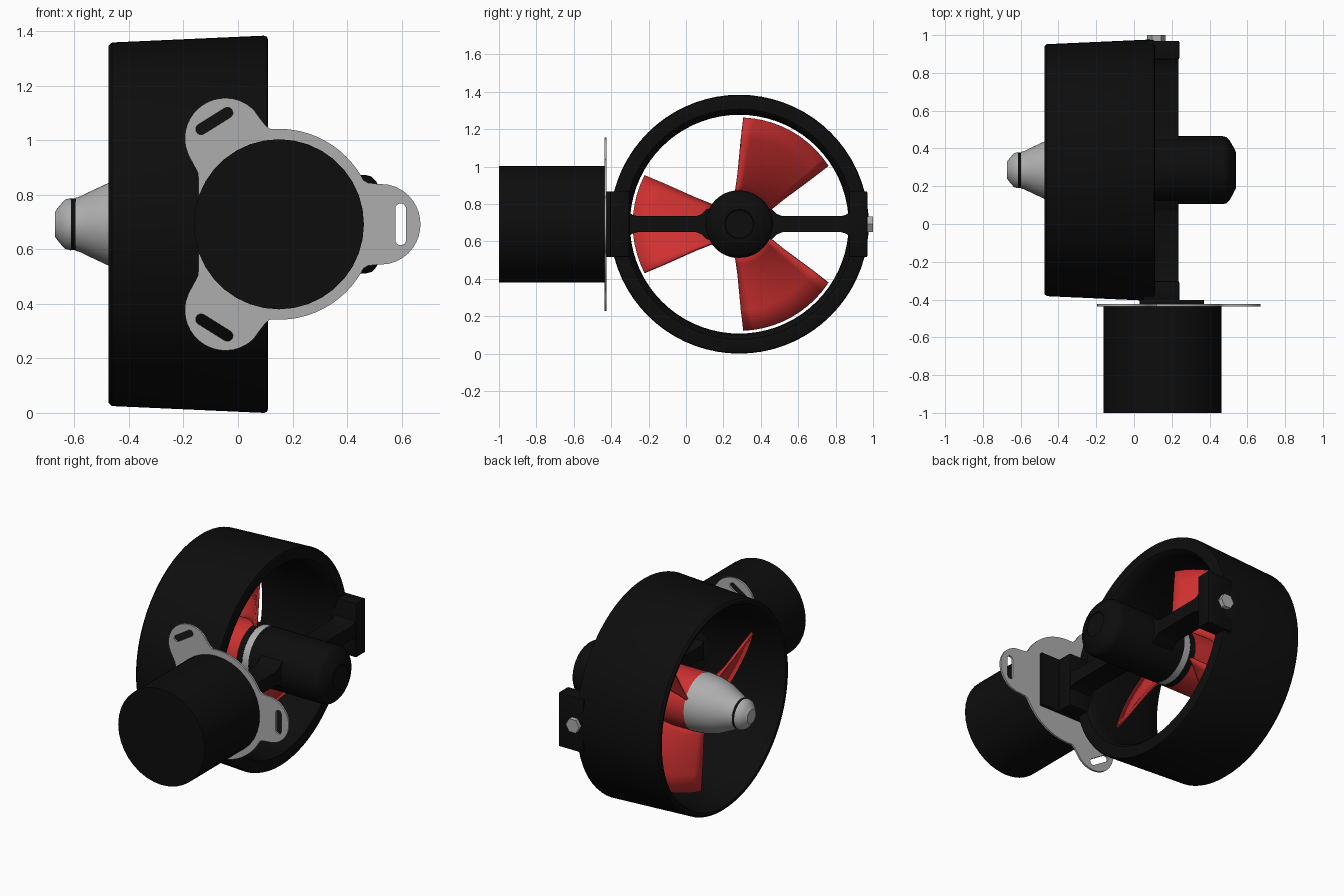
import bpy, bmesh, math
from mathutils import Matrix, Vector

if "Cube" in bpy.data.objects:
    bpy.data.objects.remove(bpy.data.objects["Cube"])

CY, CZ = 0.285, 0.692          # thruster axis (runs along x)
MX = 0.15                      # motor axis (runs along y)


def mat(name, col):
    m = bpy.data.materials.new(name)
    m.diffuse_color = (*col, 1)
    m.use_nodes = True
    m.node_tree.nodes["Principled BSDF"].inputs["Base Color"].default_value = m.diffuse_color
    return m


BLACK = mat("matte black", (0.004, 0.004, 0.004))
SILVER = mat("silver grey", (0.42, 0.42, 0.42))
RED = mat("propeller red", (0.62, 0.03, 0.03))


def finish(bm, name, material, angle=35):
    bmesh.ops.recalc_face_normals(bm, faces=bm.faces)
    me = bpy.data.meshes.new(name)
    bm.to_mesh(me)
    bm.free()
    ob = bpy.data.objects.new(name, me)
    bpy.context.collection.objects.link(ob)
    me.materials.append(material)
    bpy.ops.object.select_all(action='DESELECT')
    bpy.context.view_layer.objects.active = ob
    ob.select_set(True)
    bpy.ops.object.shade_smooth_by_angle(angle=math.radians(angle))
    return ob


def lathe(name, profile, material, closed=False, seg=48):
    """Spin (x, radius) points around the thruster axis."""
    bm = bmesh.new()
    rings = []
    for x, r in profile:
        if r == 0:
            rings.append([bm.verts.new((x, CY, CZ))] * seg)
        else:
            rings.append([bm.verts.new((x, CY + r * math.cos(2 * math.pi * i / seg),
                                        CZ + r * math.sin(2 * math.pi * i / seg)))
                          for i in range(seg)])
    pairs = list(zip(rings, rings[1:])) + ([(rings[-1], rings[0])] if closed else [])
    for a, b in pairs:
        for i in range(seg):
            j = (i + 1) % seg
            bm.faces.new(list(dict.fromkeys([a[i], a[j], b[j], b[i]])))
    return finish(bm, name, material)


def box(name, lo, hi, material, bevel=0.008):
    bm = bmesh.new()
    lo, hi = Vector(lo), Vector(hi)
    bmesh.ops.create_cube(bm, size=1, matrix=Matrix.Translation((lo + hi) / 2)
                          @ Matrix.Diagonal((*(hi - lo), 1)))
    bmesh.ops.bevel(bm, geom=bm.edges[:], offset=bevel, segments=2, affect='EDGES', profile=0.5)
    return finish(bm, name, material)


def cylinder_y(name, x, z, r, y0, y1, seg, material):
    bm = bmesh.new()
    m = Matrix.Translation((x, (y0 + y1) / 2, z)) @ Matrix.Rotation(math.pi / 2, 4, 'X')
    if seg == 6:
        m = m @ Matrix.Rotation(math.pi / 6 * 0, 4, 'Z')
    bmesh.ops.create_cone(bm, cap_ends=True, segments=seg, radius1=r, radius2=r,
                          depth=abs(y1 - y0), matrix=m)
    return finish(bm, name, material)


# duct
lathe("duct", [(-0.462, 0.667), (0.095, 0.692), (0.106, 0.688), (0.11, 0.677), (0.108, 0.615),
               (0.09, 0.598), (0.04, 0.587), (-0.15, 0.585), (-0.32, 0.6), (-0.46, 0.63),
               (-0.472, 0.638), (-0.475, 0.655)], BLACK, closed=True, seg=72)

# motor pod, collars and propeller hub
lathe("pod", [(0.0, 0), (0.0, 0.18), (0.47, 0.18), (0.49, 0.175), (0.505, 0.16), (0.525, 0.125),
              (0.538, 0.1), (0.54, 0.09), (0.54, 0.078), (0.535, 0.074), (0.535, 0)], BLACK)
lathe("silver_collar", [(-0.045, 0), (-0.045, 0.178), (0.0, 0.178), (0.0, 0)], SILVER)
lathe("black_collar", [(-0.085, 0), (-0.085, 0.18), (-0.045, 0.18), (-0.045, 0)], BLACK)
lathe("propeller_hub", [(-0.31, 0), (-0.31, 0.18), (-0.085, 0.18), (-0.085, 0)], RED)

# tail cone with its black band and tip
lathe("tail_cone", [(-0.31, 0), (-0.31, 0.182), (-0.39, 0.174), (-0.47, 0.154), (-0.53, 0.126),
                    (-0.58, 0.102), (-0.597, 0.097), (-0.597, 0)], SILVER)
lathe("tail_band", [(-0.597, 0), (-0.597, 0.094), (-0.613, 0.094), (-0.613, 0)], BLACK)
lathe("tail_tip", [(-0.613, 0), (-0.613, 0.096), (-0.635, 0.09), (-0.655, 0.068),
                   (-0.672, 0.045), (-0.672, 0)], SILVER)

# three helical propeller blades
SPAN = [(0.165, 36), (0.21, 33), (0.27, 30.5), (0.36, 29), (0.46, 28), (0.57, 27)]
N = 10
for k, centre in enumerate((180, 60.5, -60.5)):
    bm = bmesh.new()
    grid = []
    for r, half in SPAN:
        row = []
        for i in range(N + 1):
            off = math.radians(half * (2 * i / N - 1))
            a = math.radians(centre) + off
            row.append(bm.verts.new((-0.19 + 0.28 * off * min(1, 27 / half),
                                     CY + r * math.cos(a), CZ + r * math.sin(a))))
        grid.append(row)
    for p, q in zip(grid, grid[1:]):
        for i in range(N):
            bm.faces.new((p[i], p[i + 1], q[i + 1], q[i]))
    blade = finish(bm, f"propeller_blade_{k + 1}", RED)
    mod = blade.modifiers.new("thickness", 'SOLIDIFY')
    mod.thickness = 0.016
    mod.offset = 0

# struts joining pod to duct, flared at both ends
for side, name in ((1, "strut_outer"), (-1, "strut_motor_side")):
    half = [(0.12, 0.09), (0.175, 0.08), (0.2, 0.055), (0.23, 0.043), (0.545, 0.043),
            (0.57, 0.05), (0.59, 0.065), (0.64, 0.07)]
    outline = half + [(d, -w) for d, w in reversed(half)]
    bm = bmesh.new()
    f = bm.faces.new([bm.verts.new((0.085, CY + side * d, CZ + w)) for d, w in outline])
    ext = bmesh.ops.extrude_face_region(bm, geom=[f])
    bmesh.ops.translate(bm, vec=(0.15, 0, 0),
                        verts=[v for v in ext["geom"] if isinstance(v, bmesh.types.BMVert)])
    finish(bm, name, BLACK)

# end blocks of the bracket and the nut
box("outer_block", (0.06, 0.872, CZ - 0.176), (0.24, 0.97, CZ + 0.176), BLACK)
box("motor_side_block", (0.05, -0.41, CZ - 0.176), (0.24, -0.302, CZ + 0.176), BLACK)
box("mount_pad", (0.03, -0.425, CZ - 0.176), (0.37, -0.402, CZ + 0.176), BLACK, 0.003)
cylinder_y("nut", 0.118, CZ, 0.048, 0.965, 1.0, 6, SILVER).data.transform(
    Matrix.Translation((0.118, 0, CZ)) @ Matrix.Rotation(math.pi / 6, 4, 'Y')
    @ Matrix.Translation((-0.118, 0, -CZ)))
cylinder_y("bolt_end", 0.118, CZ, 0.024, 0.96, 0.9995, 16, SILVER)

# motor can
cylinder_y("motor", MX, CZ, 0.312, -1.0, -0.43, 36, BLACK)

# three-lobed mounting plate with slots
LOBES = (0, 122, -122)


def plate_radius(deg):
    base = 0.35
    if abs(deg) > 140:                                   # flat side
        base = min(0.35, 0.295 / abs(math.cos(math.radians(deg))))
    for lobe in LOBES:
        a = math.radians((deg - lobe + 180) % 360 - 180)
        s = 0.15 ** 2 - (0.37 * math.sin(a)) ** 2
        if abs(a) < 1 and s > 0:
            base = max(base, 0.37 * math.cos(a) + math.sqrt(s))
    return base


outline = []
for i in range(144):
    d = -180 + i * 2.5
    r = sum(plate_radius((d + o + 180) % 360 - 180) for o in (-2, 0, 2)) / 3
    outline.append((r * math.cos(math.radians(d)), r * math.sin(math.radians(d))))
loops = [outline]
for lobe in LOBES:
    slot = []
    for i in range(16):
        a = math.pi * i / 7 if i < 8 else math.pi * (i - 1) / 7
        u, v = 0.02 * math.cos(a), 0.02 * math.sin(a) + (0.057 if i < 8 else -0.057)
        c, s = math.cos(math.radians(lobe)), math.sin(math.radians(lobe))
        slot.append(((0.447 + u) * c - v * s, (0.447 + u) * s + v * c))
    loops.append(slot)
cu = bpy.data.curves.new("plate_outline", 'CURVE')
cu.dimensions = '2D'
cu.fill_mode = 'BOTH'
cu.extrude = 0.006
for pts in loops:
    sp = cu.splines.new('POLY')
    sp.points.add(len(pts) - 1)
    for p, (x, y) in zip(sp.points, pts):
        p.co = (x, y, 0, 1)
    sp.use_cyclic_u = True
tmp = bpy.data.objects.new("plate_outline", cu)
bpy.context.collection.objects.link(tmp)
me = bpy.data.meshes.new_from_object(tmp.evaluated_get(bpy.context.evaluated_depsgraph_get()))
bpy.data.objects.remove(tmp)
bm = bmesh.new()
bm.from_mesh(me)
bmesh.ops.remove_doubles(bm, verts=bm.verts, dist=0.0005)
bmesh.ops.transform(bm, verts=bm.verts, matrix=Matrix.Translation((MX, -0.43, CZ))
                    @ Matrix.Rotation(math.pi / 2, 4, 'X'))
finish(bm, "mounting_plate", SILVER)
